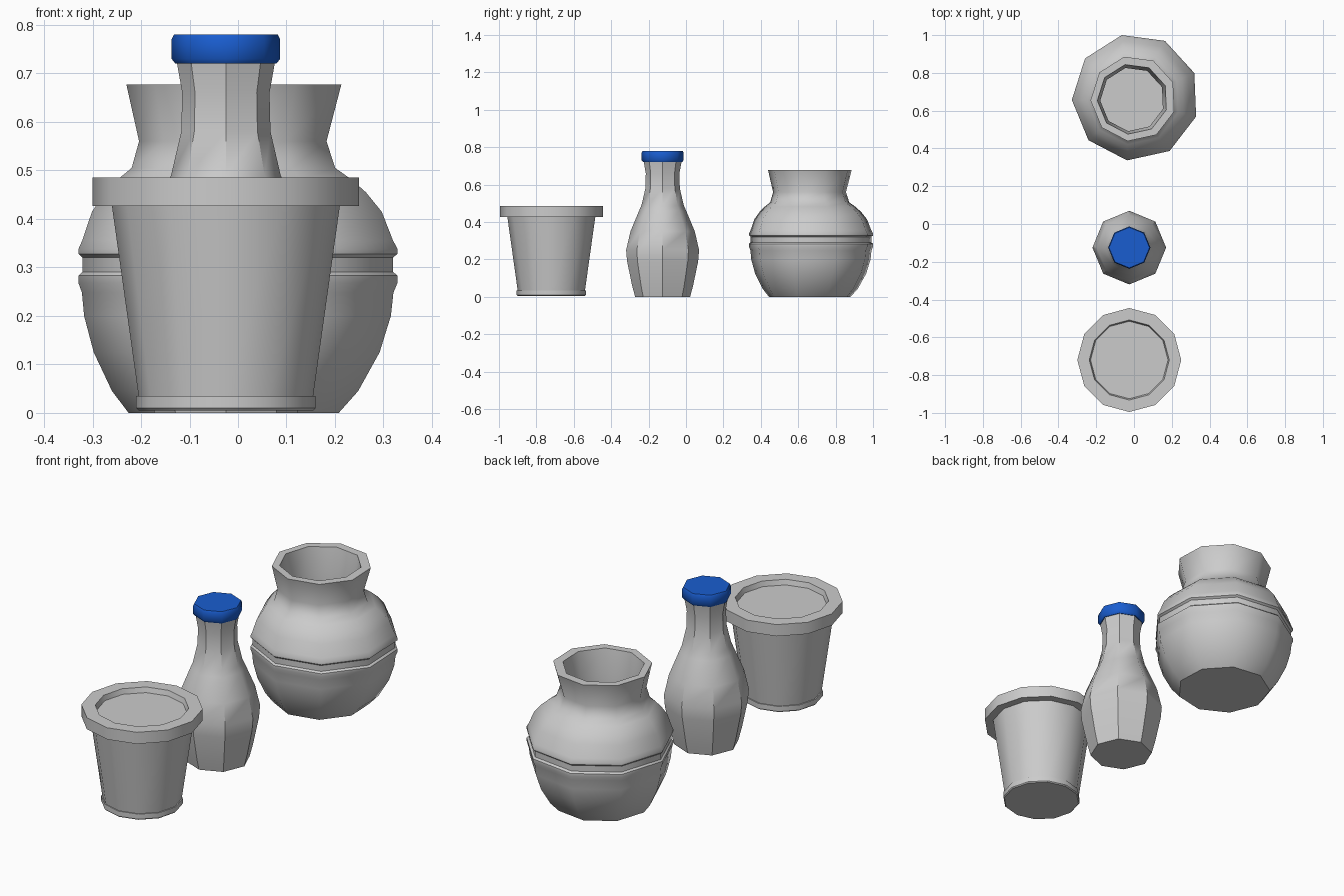
import bpy, bmesh, math

if "Cube" in bpy.data.objects:
    bpy.data.objects.remove(bpy.data.objects["Cube"])


def lathe(name, profile, sides, centre, phase=0.0, drift=(0, 0), colour=None):
    """Spin (radius, z) rings, listed bottom to top, into a closed solid."""
    bm = bmesh.new()
    rings = []
    for r, z in profile:
        ring = []
        for i in range(sides):
            a = math.radians(phase) + 2 * math.pi * i / sides
            ring.append(bm.verts.new((centre[0] + r * (math.cos(a) + drift[0]),
                                      centre[1] + r * (math.sin(a) + drift[1]), z)))
        rings.append(ring)
    for low, high in zip(rings, rings[1:]):
        for i in range(sides):
            j = (i + 1) % sides
            bm.faces.new((low[i], low[j], high[j], high[i]))
    bm.faces.new(rings[0][::-1])
    bm.faces.new(rings[-1])
    mesh = bpy.data.meshes.new(name)
    bm.to_mesh(mesh)
    bm.free()
    obj = bpy.data.objects.new(name, mesh)
    bpy.context.collection.objects.link(obj)
    if colour:
        mat = bpy.data.materials.new(name + "_colour")
        mat.diffuse_color = colour
        mat.use_nodes = True
        mat.node_tree.nodes["Principled BSDF"].inputs["Base Color"].default_value = mat.diffuse_color
        mesh.materials.append(mat)
    bpy.ops.object.select_all(action='DESELECT')
    obj.select_set(True)
    bpy.context.view_layer.objects.active = obj
    bpy.ops.object.shade_smooth_by_angle(angle=math.radians(42))
    return obj


# Flower pot: foot band, tapered wall, overhanging rim, sunken top
lathe("flower_pot", [
    (0.18, 0.005), (0.185, 0.01), (0.185, 0.035), (0.18, 0.035),
    (0.235, 0.427), (0.275, 0.427), (0.275, 0.485),
    (0.212, 0.485), (0.205, 0.46)], 12, (-0.025, -0.72))

# Bottle with slim neck
lathe("bottle", [
    (0.147, 0.0), (0.163, 0.06), (0.19, 0.19), (0.195, 0.25), (0.172, 0.35),
    (0.126, 0.46), (0.113, 0.49), (0.092, 0.58), (0.09, 0.66), (0.101, 0.722)],
    8, (-0.025, -0.125))

# Bottle cap
lathe("bottle_cap", [
    (0.104, 0.72), (0.112, 0.73), (0.112, 0.77), (0.107, 0.78)],
    8, (-0.025, -0.125), colour=(0.01, 0.11, 0.63, 1))

# Round vase: belly with two raised bands, flared neck, inner well
lathe("round_vase", [
    (0.222, 0.0), (0.26, 0.045), (0.302, 0.125), (0.324, 0.2), (0.329, 0.248),
    (0.337, 0.268), (0.337, 0.283), (0.328, 0.291), (0.328, 0.32),
    (0.337, 0.328), (0.337, 0.338), (0.328, 0.356), (0.306, 0.415),
    (0.275, 0.455), (0.246, 0.482), (0.215, 0.505), (0.198, 0.56),
    (0.227, 0.677), (0.187, 0.677), (0.17, 0.56), (0.17, 0.46)],
    9, (-0.026, 0.649), phase=22.4, drift=(0.1, 0.065))
